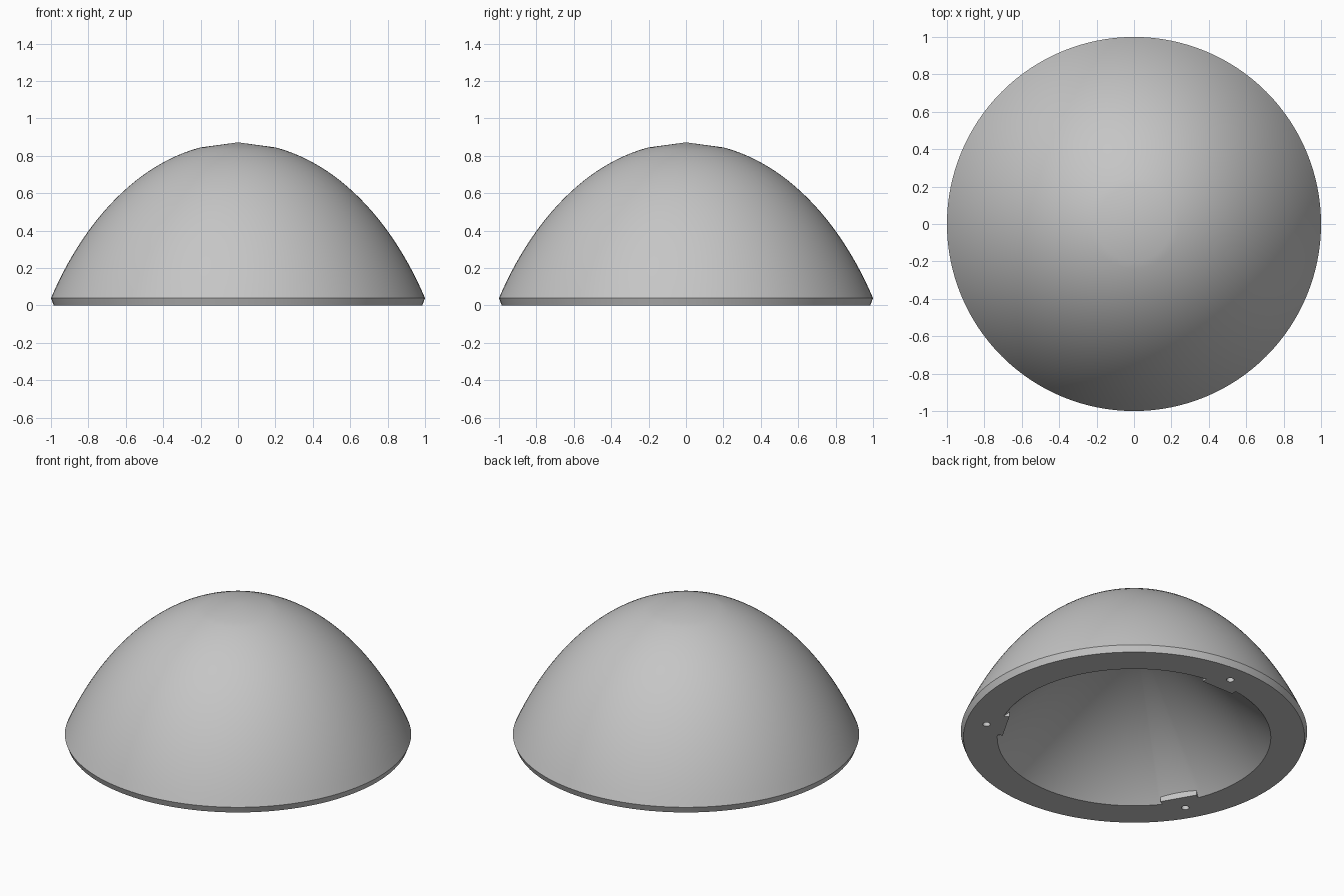
import bpy, bmesh, math
from mathutils import Matrix

cube = bpy.data.objects.get("Cube")
if cube:
    bpy.data.objects.remove(cube, do_unlink=True)

grey = bpy.data.materials.new("plain grey")
grey.use_nodes = True
GREY = (0.56, 0.56, 0.56, 1)
grey.diffuse_color = GREY
grey.node_tree.nodes["Principled BSDF"].inputs["Base Color"].default_value = GREY

# Outer dome is part of a tall ellipse centred below the floor
HALF_WIDTH, HALF_HEIGHT, CENTRE_Z = 1.2, 1.859, -0.988
SEGMENTS = 128
TAB_ANGLES = [90, 210, 330]


def make_object(name, bm):
    bmesh.ops.recalc_face_normals(bm, faces=bm.faces)
    mesh = bpy.data.meshes.new(name)
    bm.to_mesh(mesh)
    bm.free()
    mesh.materials.append(grey)
    obj = bpy.data.objects.new(name, mesh)
    bpy.context.collection.objects.link(obj)
    return obj


def dome_arc(x_start, x_end, steps=24):
    """Profile points along the ellipse from one x to another."""
    a0, a1 = math.acos(x_start / HALF_WIDTH), math.acos(x_end / HALF_WIDTH)
    angles = [a0 + (a1 - a0) * i / steps for i in range(steps + 1)]
    return [(HALF_WIDTH * math.cos(a), CENTRE_Z + HALF_HEIGHT * math.sin(a)) for a in angles]


def lathe(name, profile):
    bm = bmesh.new()
    verts = [bm.verts.new((x, 0, z)) for x, z in profile]
    edges = [bm.edges.new(pair) for pair in zip(verts, verts[1:])]
    bmesh.ops.spin(bm, geom=verts + edges, cent=(0, 0, 0), axis=(0, 0, 1),
                   angle=math.tau, steps=SEGMENTS, use_duplicate=False)
    bmesh.ops.remove_doubles(bm, verts=bm.verts, dist=0.0005)
    return make_object(name, bm)


def combine(target, part, operation):
    """Merge or cut with a part, then discard the part."""
    mod = target.modifiers.new(operation.lower(), 'BOOLEAN')
    mod.operation = operation
    mod.solver = 'EXACT'
    mod.object = part
    bpy.context.view_layer.objects.active = target
    bpy.ops.object.modifier_apply(modifier=mod.name)
    bpy.data.objects.remove(part, do_unlink=True)


# Dome with conical hollow, flat underside, bevelled rim and shallow cap
dome = lathe("dome_shell", [(0, 0.75), (0.79, 0), (0.985, 0), *dome_arc(1, 0.2), (0, 0.872)])

# Three flat-faced tabs on the inner rim, each with a screw hole behind it
for degrees in TAB_ANGLES:
    turn = Matrix.Rotation(math.radians(degrees), 4, 'Z')

    bm = bmesh.new()
    box = turn @ Matrix.Translation((0.7875, 0, 0.03)) @ Matrix.Diagonal((0.075, 0.22, 0.06, 1))
    bmesh.ops.create_cube(bm, size=1, matrix=box)
    combine(dome, make_object("rim_tab", bm), 'UNION')

    bm = bmesh.new()
    bmesh.ops.create_cone(bm, cap_ends=True, segments=40, radius1=0.022, radius2=0.022,
                          depth=0.2, matrix=turn @ Matrix.Translation((0.865, 0, 0)))
    combine(dome, make_object("screw_hole_cutter", bm), 'DIFFERENCE')

bpy.ops.object.select_all(action='DESELECT')
dome.select_set(True)
bpy.context.view_layer.objects.active = dome
bpy.ops.object.shade_smooth_by_angle(angle=math.radians(10))
